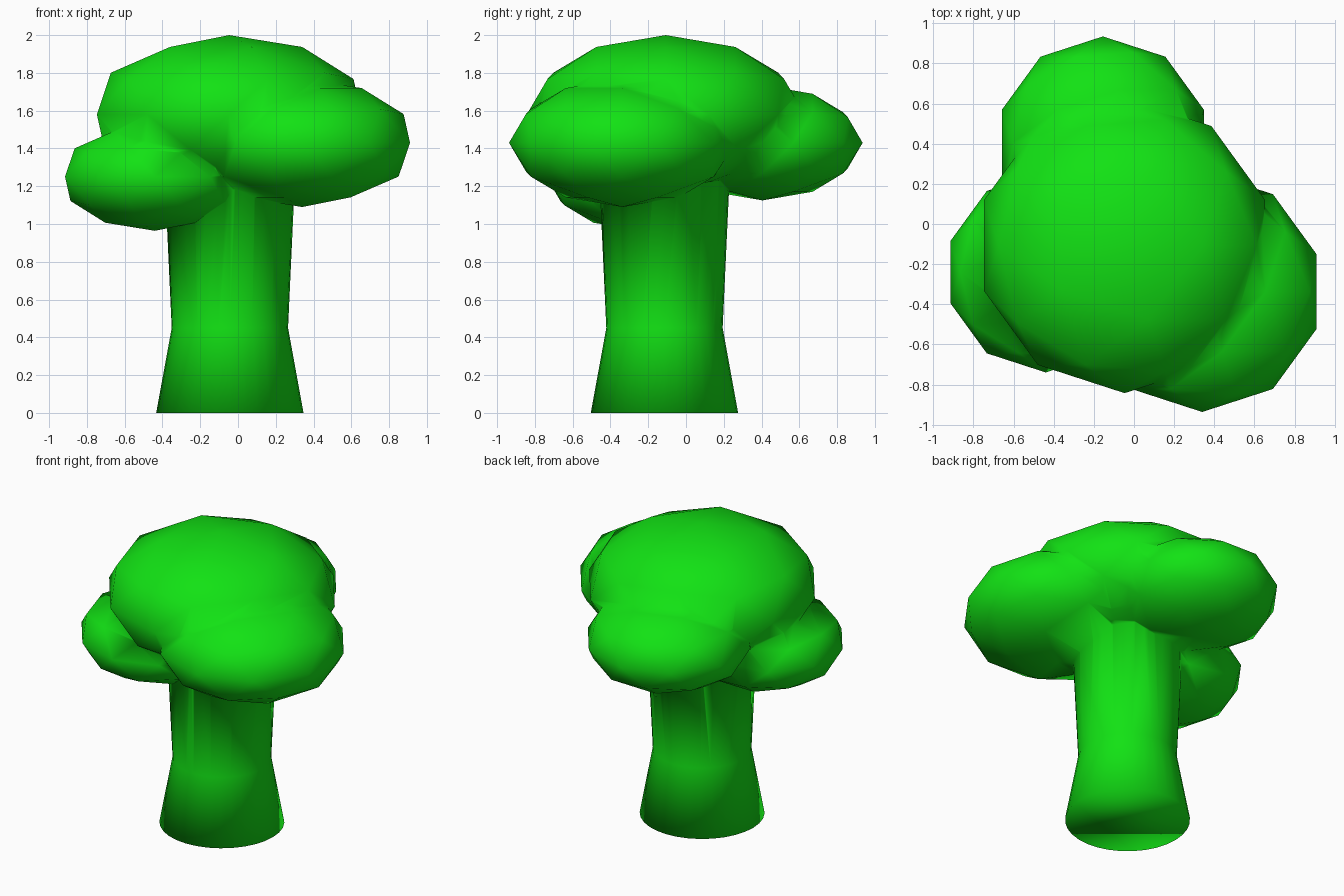
import bpy
import bmesh
from math import cos, sin, tau

if "Cube" in bpy.data.objects:
    bpy.data.objects.remove(bpy.data.objects["Cube"])

green = bpy.data.materials.new("leaf_green")
green.diffuse_color = (0.006, 0.76, 0.007, 1)
green.use_nodes = True
green.node_tree.nodes["Principled BSDF"].inputs["Base Color"].default_value = green.diffuse_color


def link(name, bm):
    bmesh.ops.recalc_face_normals(bm, faces=bm.faces[:])
    mesh = bpy.data.meshes.new(name)
    bm.to_mesh(mesh)
    bm.free()
    mesh.materials.append(green)
    obj = bpy.data.objects.new(name, mesh)
    bpy.context.collection.objects.link(obj)
    return obj


def lathe(name, center, profile, sides=32):
    bm = bmesh.new()
    rings = [[bm.verts.new((center[0] + r * cos(tau * i / sides),
                            center[1] + r * sin(tau * i / sides), z))
              for i in range(sides)] for r, z in profile]
    for a, b in zip(rings, rings[1:]):
        for i in range(sides):
            j = (i + 1) % sides
            bm.faces.new((a[i], a[j], b[j], b[i]))
    bm.faces.new(rings[0][::-1])
    bm.faces.new(rings[-1])
    return link(name, bm)


def clump(name, center, radius, height):
    bm = bmesh.new()
    bmesh.ops.create_icosphere(bm, subdivisions=2, radius=1)
    for v in bm.verts:
        v.co = (center[0] + v.co.x * radius,
                center[1] + v.co.y * radius,
                center[2] + v.co.z * height)
    return link(name, bm)


# Flared trunk, running up into the crown
tree = lathe("tree", (-0.043, -0.114), [(0.39, 0), (0.308, 0.45), (0.352, 1.4)])

# Flattened foliage clumps: crown, front right, front left, back
clumps = [
    clump("crown", (-0.047, -0.107, 1.58), 0.736, 0.42),
    clump("front_right_clump", (0.34, -0.337, 1.43), 0.6, 0.34),
    clump("left_clump", (-0.44, -0.24, 1.25), 0.5, 0.286),
    clump("back_clump", (-0.155, 0.405, 1.43), 0.53, 0.305),
]

# Fuse everything into one skin
bpy.context.view_layer.objects.active = tree
for part in clumps:
    mod = tree.modifiers.new("union", "BOOLEAN")
    mod.operation = "UNION"
    mod.solver = "EXACT"
    mod.object = part
    bpy.ops.object.modifier_apply(modifier=mod.name)
    bpy.data.objects.remove(part)

# Soft shading across the joins
for poly in tree.data.polygons:
    poly.use_smooth = True
